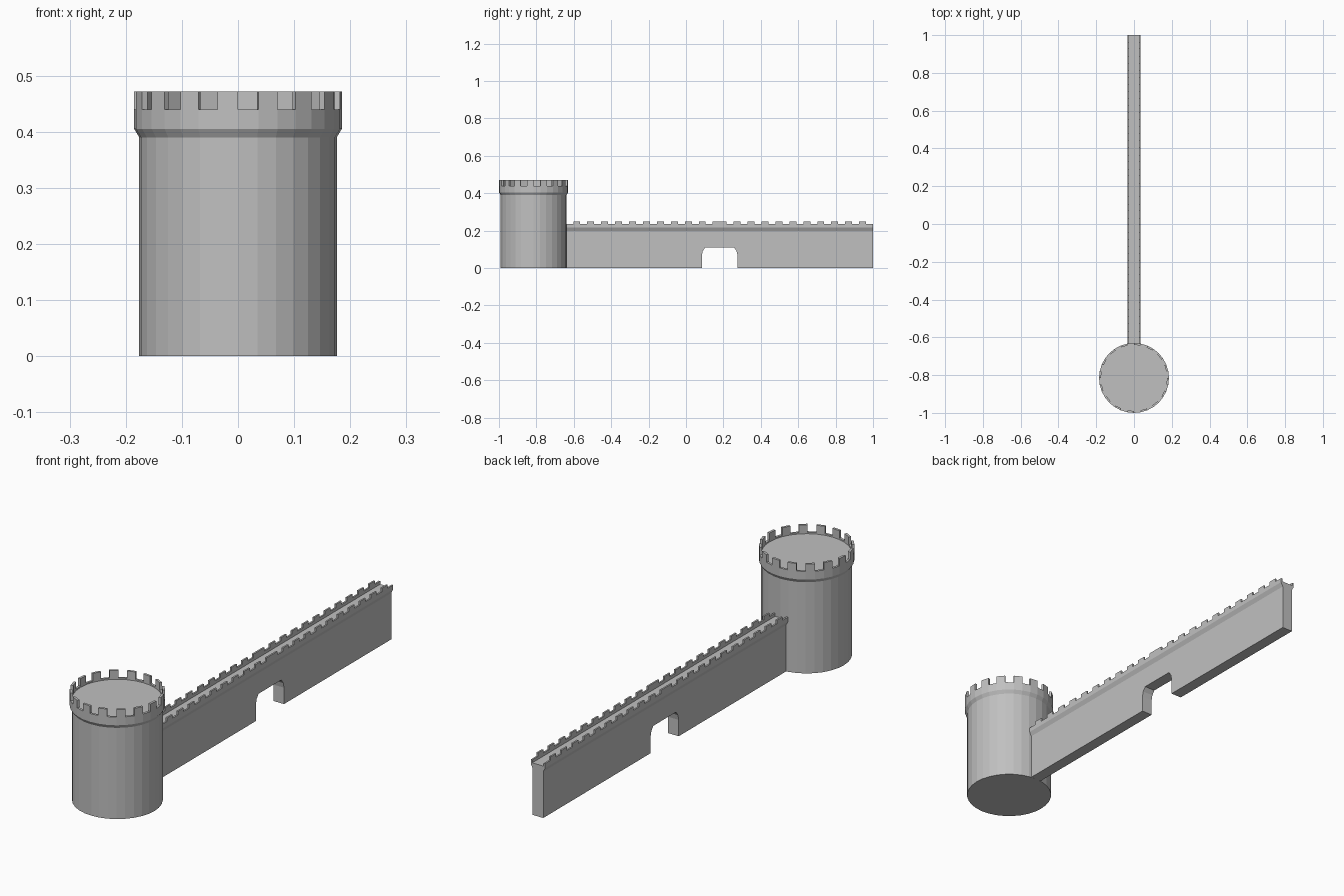
import bpy, bmesh, math
from mathutils import Vector

if "Cube" in bpy.data.objects:
    bpy.data.objects.remove(bpy.data.objects["Cube"])

stone = bpy.data.materials.new("grey stone")
stone.diffuse_color = (0.53, 0.53, 0.53, 1)
stone.use_nodes = True
stone.node_tree.nodes["Principled BSDF"].inputs["Base Color"].default_value = stone.diffuse_color


def finish(name, bm, merge=True):
    if merge:
        bmesh.ops.remove_doubles(bm, verts=bm.verts, dist=1e-5)
    bmesh.ops.recalc_face_normals(bm, faces=bm.faces)
    me = bpy.data.meshes.new(name)
    bm.to_mesh(me)
    bm.free()
    me.materials.append(stone)
    ob = bpy.data.objects.new(name, me)
    bpy.context.collection.objects.link(ob)
    return ob


def prism(bm, points, offset):
    """Closed solid: a polygon of 3D points swept along an offset."""
    a = [bm.verts.new(p) for p in points]
    b = [bm.verts.new(Vector(p) + Vector(offset)) for p in points]
    n = len(a)
    bm.faces.new(a)
    bm.faces.new(b[::-1])
    for i in range(n):
        j = (i + 1) % n
        bm.faces.new((a[j], a[i], b[i], b[j]))


# Round tower: lathed outline with a flared top and shallow recessed floor
TY, SIDES = -0.815, 32
R, RI = 0.185, 0.175
STEP = 2 * math.pi / SIDES
profile = [(0, 0), (0.176, 0), (0.176, 0.39), (R, 0.405), (R, 0.44),
           (RI, 0.44), (RI, 0.434), (0, 0.434)]
bm = bmesh.new()
vs = [bm.verts.new((0, TY - r, z)) for r, z in profile]
es = [bm.edges.new(p) for p in zip(vs, vs[1:])]
bmesh.ops.spin(bm, geom=vs + es, cent=(0, TY, 0), axis=(0, 0, 1),
               angle=2 * math.pi, steps=SIDES)
finish("tower", bm)

# Tower battlements: every second side carries a merlon
bm = bmesh.new()
for k in range(0, SIDES, 2):
    a0 = -math.pi / 2 + (k - 1) * STEP
    ring = [(r * math.cos(a), TY + r * math.sin(a), 0.44)
            for r, a in ((RI, a0), (R, a0), (R, a0 + STEP), (RI, a0 + STEP))]
    prism(bm, ring, (0, 0, 0.032))
finish("tower_battlements", bm, merge=False)

# Curtain wall: side outline with gateway, plus flared walkway channel on top
Y0, Y1, GATE = -0.64, 1.0, 0.18
HALF, TOP, INNER, NECK = 0.025, 0.034, 0.027, 0.198
gate = [(-0.095, 0), (-0.095, 0.07), (-0.09, 0.092), (-0.077, 0.11)]
gate += [(-y, z) for y, z in reversed(gate)]
outline = [(Y0, 0)] + [(GATE + y, z) for y, z in gate] + [(Y1, 0), (Y1, NECK), (Y0, NECK)]
bm = bmesh.new()
prism(bm, [(-HALF, y, z) for y, z in outline], (2 * HALF, 0, 0))
side = [(HALF, NECK), (TOP, 0.216), (TOP, 0.235), (INNER, 0.235), (INNER, 0.222)]
section = side + [(-x, z) for x, z in reversed(side)]
prism(bm, [(x, Y0, z) for x, z in section], (0, Y1 - Y0, 0))
# remove the hidden faces where the two parts meet
hidden = [f for f in bm.faces if all(abs(v.co.z - NECK) < 1e-5 for v in f.verts)]
bmesh.ops.delete(bm, geom=hidden, context='FACES')
finish("wall", bm)

# Wall battlements: mirrored about the gate, double merlon at the middle
bm = bmesh.new()
w = (Y1 - GATE) / 22
spans = [(GATE - w, GATE + w)]
for k in range(2, 22, 2):
    spans += [(GATE + k * w, GATE + (k + 1) * w), (GATE - (k + 1) * w, GATE - k * w)]
for y0, y1 in spans:
    for s in (-1, 1):
        prism(bm, [(s * INNER, y0, 0.235), (s * TOP, y0, 0.235),
                   (s * TOP, y1, 0.235), (s * INNER, y1, 0.235)], (0, 0, 0.015))
finish("wall_battlements", bm, merge=False)
